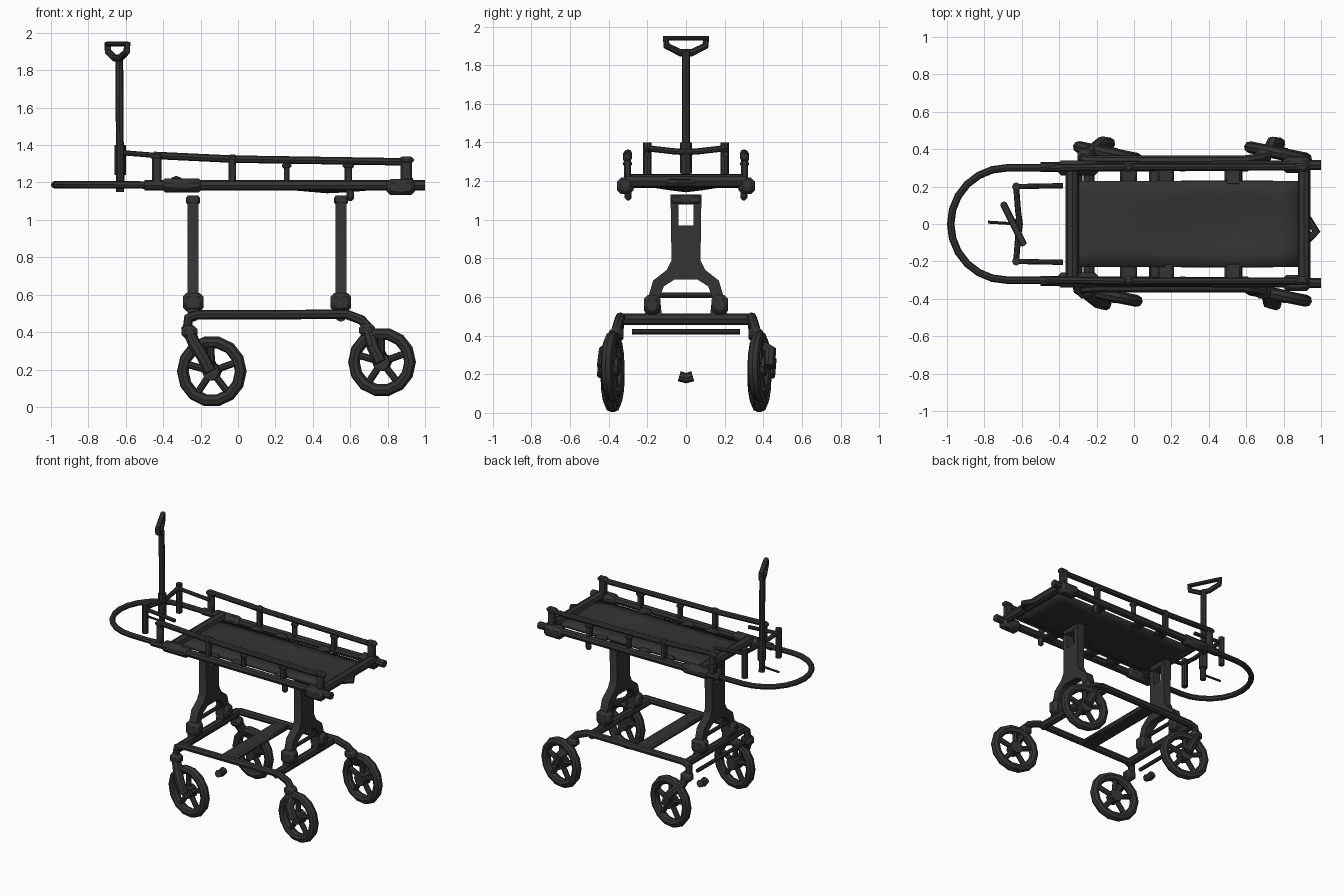
import bpy, bmesh, math
from mathutils import Vector, Matrix

old = bpy.data.objects.get("Cube")
if old:
    bpy.data.objects.remove(old, do_unlink=True)

# Single dark finish
dark = bpy.data.materials.new("dark_grey")
dark.use_nodes = True
COLOUR = (0.033, 0.033, 0.033, 1)
dark.diffuse_color = COLOUR
dark.node_tree.nodes["Principled BSDF"].inputs["Base Color"].default_value = COLOUR
SIDES = (("right", -1), ("left", 1))


def activate(ob):
    bpy.ops.object.select_all(action='DESELECT')
    bpy.context.view_layer.objects.active = ob
    ob.select_set(True)


def finish(ob):
    ob.data.materials.clear()
    ob.data.materials.append(dark)
    activate(ob)
    bpy.ops.object.shade_smooth_by_angle(angle=math.radians(40))
    return ob


def from_curve(name, cu, matrix=None):
    ob = bpy.data.objects.new(name, cu)
    bpy.context.collection.objects.link(ob)
    if matrix:
        ob.matrix_world = matrix
    activate(ob)
    bpy.ops.object.convert(target='MESH')
    return finish(bpy.context.object)


def add_poly(cu, pts, closed):
    sp = cu.splines.new('POLY')
    sp.points.add(len(pts) - 1)
    for p, co in zip(sp.points, pts):
        p.co = (*co, 0, 1) if len(co) == 2 else (*co, 1)
    sp.use_cyclic_u = closed


def tube(name, pts, r, closed=False):
    cu = bpy.data.curves.new(name, 'CURVE')
    cu.dimensions = '3D'
    cu.bevel_depth = r
    cu.bevel_resolution = 2
    cu.use_fill_caps = True
    add_poly(cu, pts, closed)
    return from_curve(name, cu)


def plate(name, loops, thick, matrix):
    cu = bpy.data.curves.new(name, 'CURVE')
    cu.dimensions = '2D'
    cu.fill_mode = 'BOTH'
    cu.extrude = thick / 2
    for pts in loops:
        add_poly(cu, pts, True)
    return from_curve(name, cu, matrix)


def box(name, centre, size, bevel=0.012):
    bpy.ops.mesh.primitive_cube_add(size=1, location=centre)
    ob = bpy.context.object
    ob.name = name
    ob.data.transform(Matrix.Diagonal((*size, 1)))
    if bevel:
        m = ob.modifiers.new("Bevel", 'BEVEL')
        m.width = bevel
        m.segments = 1
    return finish(ob)


# Deck sheet, sagging towards one end
bm = bmesh.new()
bmesh.ops.create_grid(bm, x_segments=12, y_segments=6, size=0.5)
for v in bm.verts:
    x, y = 0.27 + v.co.x * 1.24, v.co.y * 0.46
    sag = max(0, 1 - math.hypot((x - 0.5) / 0.4, y / 0.23))
    v.co = (x, y, 1.2 - 0.035 * sag)
me = bpy.data.meshes.new("deck")
bm.to_mesh(me)
bm.free()
deck = bpy.data.objects.new("deck", me)
bpy.context.collection.objects.link(deck)
deck.modifiers.new("Thickness", 'SOLIDIFY').thickness = 0.025
finish(deck)

# Deck end bars and latch
tube("head_end_bar", [(-0.33, -0.29, 1.2), (-0.33, 0.29, 1.2)], 0.036)
tube("foot_end_bar", [(0.91, -0.31, 1.2), (0.91, 0.31, 1.2)], 0.034)
tube("end_latch", [(0.92, -0.09, 1.19), (0.975, -0.04, 1.19), (0.92, 0.04, 1.19)], 0.022)

# Lower rails joined by the rounded push loop
arc = [(-0.68 - 0.3 * math.cos(a), 0.3 * math.sin(a), 1.188)
       for a in [math.radians(-90 + 15 * i) for i in range(13)]]
tube("push_loop", [(-0.35, -0.3, 1.185)] + arc + [(-0.35, 0.3, 1.185)], 0.02)

for side, s in SIDES:
    # Guard rails, posts and clamps
    tube(side + "_lower_rail", [(-0.5, s * 0.305, 1.185), (1, s * 0.315, 1.185)], 0.027)
    tube(side + "_upper_rail", [(-0.45, s * 0.3, 1.345), (-0.03, s * 0.305, 1.325),
                                (0.92, s * 0.305, 1.31)], 0.02)
    for i, (x, w, top) in enumerate([(-0.435, 0.05, 1.36), (-0.03, 0.04, 1.35), (0.26, 0.03, 1.31),
                                     (0.59, 0.04, 1.31), (0.9, 0.06, 1.34)]):
        box(f"{side}_rail_post_{i}", (x, s * 0.303, (top + 1.17) / 2), (w, 0.036, top - 1.17), 0.008)
        box(f"{side}_post_cap_{i}", (x, s * 0.303, top - 0.02), (w + 0.02, 0.045, 0.035))
    box(side + "_head_clamp", (-0.3, s * 0.3, 1.185), (0.23, 0.08, 0.075), 0.025)
    box(side + "_foot_clamp", (0.87, s * 0.315, 1.175), (0.15, 0.085, 0.085), 0.02)
    for x in (-0.03, 0.17, 0.53):
        box(f"{side}_deck_bracket", (x, s * 0.26, 1.185), (0.09, 0.11, 0.03))
    box(side + "_release_pin", (0.6, s * 0.3, 1.135), (0.04, 0.035, 0.07))
    # Head-end frame
    tube(side + "_head_post", [(-0.63, s * 0.2, 1.18), (-0.63, s * 0.2, 1.4)], 0.022)
    tube(side + "_head_rail", [(-0.63, s * 0.2, 1.36), (-0.38, s * 0.205, 1.34)], 0.014)

# Cross bar, pole and grip
tube("head_cross_bar", [(-0.63, -0.2, 1.37), (-0.62, -0.07, 1.355), (-0.61, 0, 1.35),
                        (-0.62, 0.07, 1.355), (-0.63, 0.2, 1.37)], 0.016)
tube("pole", [(-0.63, 0, 1.15), (-0.635, 0, 1.87)], 0.021)
tube("pole_collar", [(-0.63, 0, 1.24), (-0.63, 0, 1.4)], 0.03)
tube("pole_spur", [(-0.78, 0.01, 1.19), (-0.62, 0, 1.19)], 0.008)
grip = [(-0.03, 1.865), (0.03, 1.865), (0.1, 1.9), (0.105, 1.94), (-0.105, 1.94), (-0.1, 1.9)]
tube("pole_grip", [(-0.645 - 0.5 * t, t, z) for t, z in grip], 0.019, True)

# Forked legs with a window near the top
half = [(0.08, 1.13), (0.075, 0.79), (0.1, 0.74), (0.17, 0.685), (0.195, 0.6), (0.215, 0.5),
        (0.125, 0.5), (0.135, 0.6), (0.115, 0.655), (0.06, 0.69)]
outline = half + [(-y, z) for y, z in reversed(half)]
window = [(-0.038, 0.97), (0.038, 0.97), (0.038, 1.08), (-0.038, 1.08)]
for end, x in (("head", -0.24), ("foot", 0.55)):
    upright = Matrix.Translation((x, 0, 0)) @ Matrix.Rotation(math.pi / 2, 4, 'Z') \
        @ Matrix.Rotation(math.pi / 2, 4, 'X')
    plate(end + "_leg", [outline, window], 0.06, upright)
    box(end + "_leg_head", (x, 0, 1.105), (0.075, 0.16, 0.05))
    tube(end + "_leg_rung", [(x, -0.14, 0.61), (x, 0.14, 0.61)], 0.014)
    tube(end + "_base_bar", [(x, -0.34, 0.485), (x, 0.34, 0.485)], 0.03)
    for side, s in SIDES:
        box(f"{end}_{side}_foot", (x, s * 0.175, 0.56), (0.11, 0.085, 0.1), 0.02)

# Base frame
for side, s in SIDES:
    tube(side + "_base_beam", [(-0.27, s * 0.35, 0.42), (-0.265, s * 0.345, 0.475), (-0.22, s * 0.34, 0.492),
                               (0.58, s * 0.34, 0.495), (0.66, s * 0.35, 0.465),
                               (0.71, s * 0.365, 0.41)], 0.026)
box("base_cross_plate", (0.14, 0, 0.49), (0.12, 0.68, 0.035))
tube("base_tie_bar", [(-0.29, -0.28, 0.42), (-0.29, 0.28, 0.42)], 0.014)
tube("axle_stub", [(-0.14, -0.035, 0.19), (-0.14, 0, 0.18), (-0.14, 0.035, 0.19)], 0.027)


# Casters: tyre, spokes, hub and one-sided fork
def caster(name, x, s, z, radius, pivot_x, pivot_z):
    y = s * 0.38
    yaw = Matrix.Translation((x, y, z)) @ Matrix.Rotation(-0.2, 4, 'Z')

    def put(px, py, pz):
        return yaw @ Vector((px, py, pz))

    bpy.ops.mesh.primitive_torus_add(major_radius=radius - 0.032, minor_radius=0.032,
                                     major_segments=14, minor_segments=8)
    tyre = bpy.context.object
    tyre.name = name + "_tyre"
    tyre.data.transform(yaw @ Matrix.Rotation(math.pi / 2, 4, 'X'))
    finish(tyre)
    for i in range(5):
        a = math.radians(20 + 72 * i)
        tube(f"{name}_spoke_{i}", [put(0, 0, 0), put((radius - 0.03) * math.cos(a), 0,
                                                     (radius - 0.03) * math.sin(a))], 0.019)
    tube(name + "_hub", [put(0, -0.035, 0), put(0, 0.035, 0)], 0.048)
    tube(name + "_fork", [(pivot_x, s * 0.36, pivot_z), (pivot_x + 0.025, s * 0.385, pivot_z - 0.06),
                          put(-0.04, s * 0.05, 0.08), put(0, s * 0.05, 0)], 0.033)
    box(name + "_pivot", (pivot_x, s * 0.36, pivot_z), (0.085, 0.075, 0.07), 0.02)


for side, s in SIDES:
    caster("head_" + side, -0.14, s, 0.19, 0.19, -0.26, 0.4)
    caster("foot_" + side, 0.77, s, 0.24, 0.185, 0.69, 0.41)
